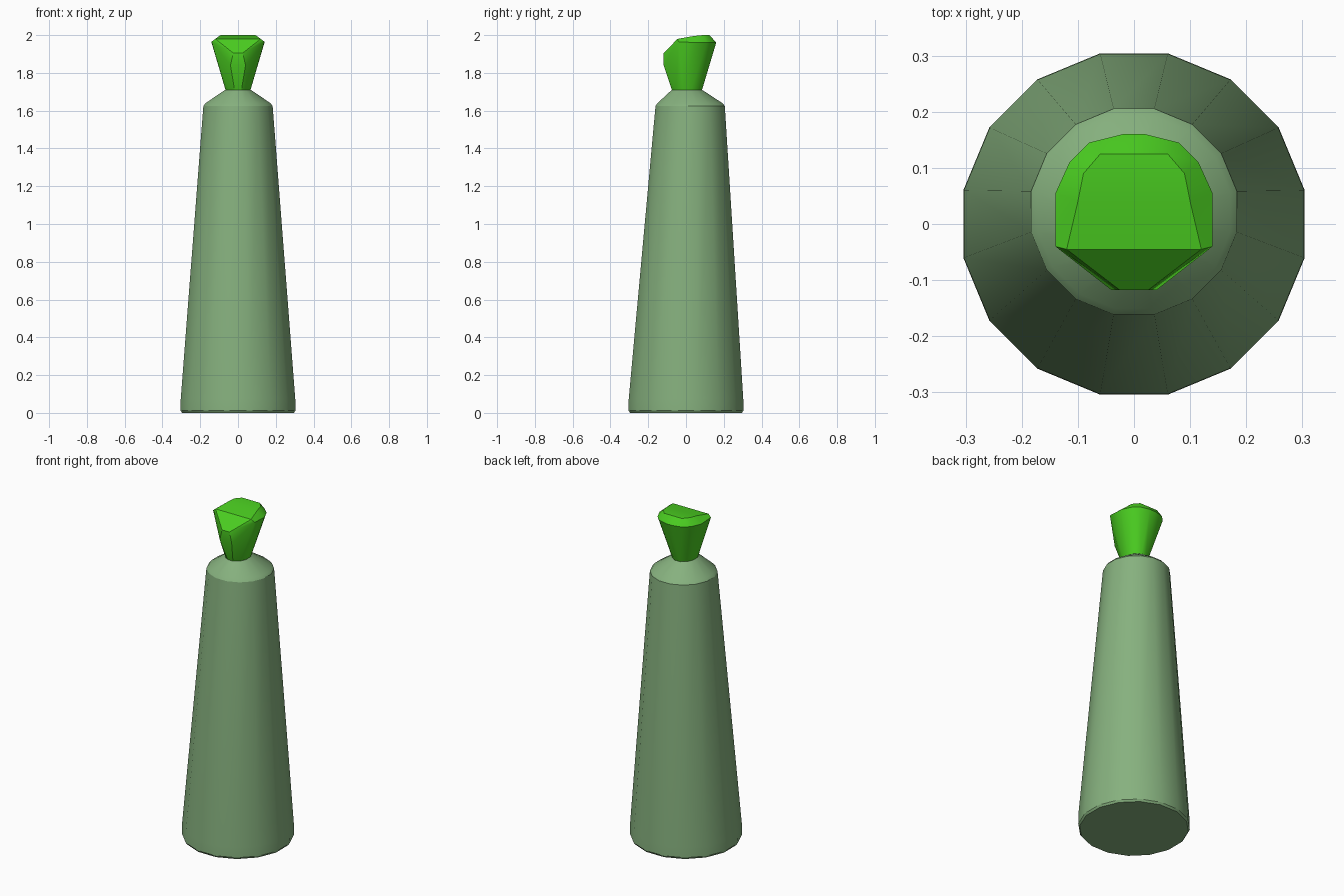
import bpy, bmesh, math

cube = bpy.data.objects.get("Cube")
if cube:
    bpy.data.objects.remove(cube, do_unlink=True)


def material(name, rgb):
    m = bpy.data.materials.new(name)
    m.use_nodes = True
    m.diffuse_color = (*rgb, 1)
    bsdf = m.node_tree.nodes["Principled BSDF"]
    bsdf.inputs["Base Color"].default_value = (*rgb, 1)
    bsdf.inputs["Roughness"].default_value = 0.7
    return m


def finish(bm, name, mat, angle):
    bmesh.ops.recalc_face_normals(bm, faces=bm.faces)
    mesh = bpy.data.meshes.new(name)
    bm.to_mesh(mesh)
    bm.free()
    mesh.materials.append(mat)
    obj = bpy.data.objects.new(name, mesh)
    bpy.context.collection.objects.link(obj)
    bpy.ops.object.select_all(action='DESELECT')
    bpy.context.view_layer.objects.active = obj
    obj.select_set(True)
    bpy.ops.object.shade_smooth_by_angle(angle=math.radians(angle))
    return obj


def ring(bm, n, rx, ry, cy, z):
    return [bm.verts.new((rx * math.cos(a), cy + ry * math.sin(a), z))
            for a in (2 * math.pi * (i + 0.5) / n for i in range(n))]


sage = material("sage green", (0.24, 0.44, 0.21))
bright = material("bright green", (0.07, 0.62, 0.015))

# Tapered body with a rounded foot and a sloping shoulder
# (radius x, radius y, centre y, height)
SIDES = 16
profile = [(0.302, 0.302, 0, 0), (0.31, 0.31, 0, 0.012), (0.309, 0.309, 0, 0.075),
           (0.187, 0.187, 0.022, 1.625), (0.175, 0.175, 0.021, 1.64),
           (0.07, 0.082, 0.005, 1.71)]
bm = bmesh.new()
rings = [ring(bm, SIDES, *p) for p in profile]
for low, high in zip(rings, rings[1:]):
    for i in range(SIDES):
        j = (i + 1) % SIDES
        bm.faces.new((low[i], low[j], high[j], high[i]))
bm.faces.new(rings[0])
bm.faces.new(rings[-1])
finish(bm, "body", sage, 30)

# Faceted stopper: flared sides, rounded back and a cut sloping to the front
bm = bmesh.new()
ring(bm, 12, 0.067, 0.081, 0.005, 1.705)
half = [(0.14, -0.04, 1.965), (0.14, 0.055, 1.96), (0.115, 0.11, 1.96),
        (0.08, 0.145, 1.96), (0.02, 0.16, 1.96),        # rim
        (0.10, 0.04, 1.995), (0.09, 0.09, 2.0), (0.06, 0.125, 2.0),  # top
        (0.12, -0.045, 1.98),                           # front brow
        (0.04, -0.118, 1.84), (0.025, -0.118, 1.905)]   # front nose
for x, y, z in half:
    for side in (1, -1):
        bm.verts.new((side * x, y, z))
hull = bmesh.ops.convex_hull(bm, input=bm.verts)
loose = [v for v in bm.verts if not v.link_faces]
bmesh.ops.delete(bm, geom=loose, context='VERTS')
finish(bm, "stopper", bright, 30)
